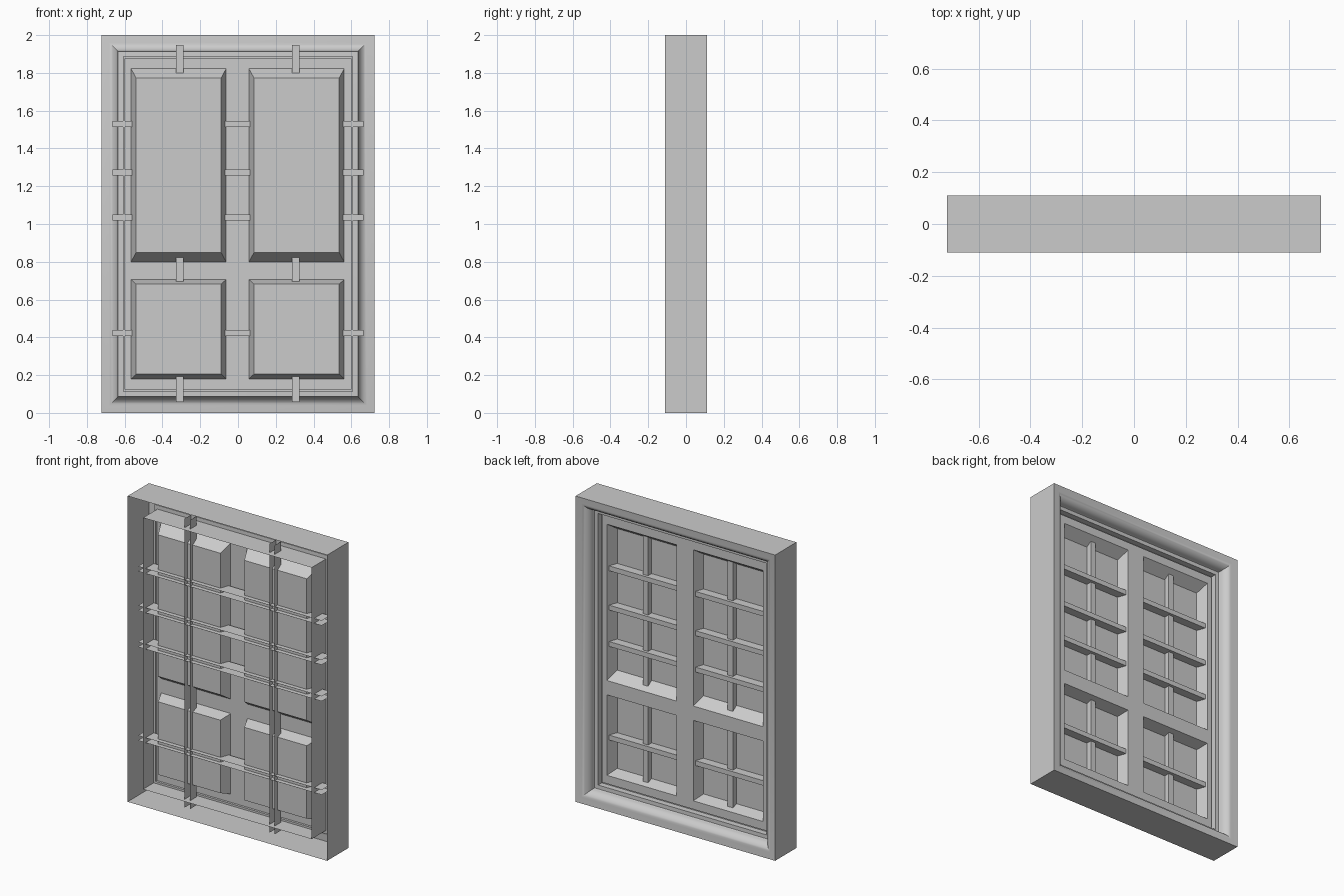
import bpy, bmesh, math

if "Cube" in bpy.data.objects:
    bpy.data.objects.remove(bpy.data.objects["Cube"])

W, H = 0.722, 2.0          # half width and height of the whole window
FACE_Y, PANE_Y = 0.015, -0.055


def finish(bm, name, smooth=False):
    bmesh.ops.remove_doubles(bm, verts=bm.verts, dist=1e-5)
    bmesh.ops.recalc_face_normals(bm, faces=bm.faces)
    me = bpy.data.meshes.new(name)
    bm.to_mesh(me)
    bm.free()
    ob = bpy.data.objects.new(name, me)
    bpy.context.collection.objects.link(ob)
    if smooth:
        bpy.ops.object.select_all(action='DESELECT')
        ob.select_set(True)
        bpy.context.view_layer.objects.active = ob
        bpy.ops.object.shade_smooth_by_angle(angle=math.radians(35))
    return ob


def rect(bm, x0, x1, z0, z1, y):
    return [bm.verts.new(p) for p in
            ((x0, y, z0), (x1, y, z0), (x1, y, z1), (x0, y, z1))]


def bridge(bm, a, b):
    for i in range(4):
        j = (i + 1) % 4
        bm.faces.new((a[i], a[j], b[j], b[i]))


def swept_rect(bm, profile):
    """Rectangular mitred moulding from (inset, y) points."""
    loops = [rect(bm, -W + i, W - i, i, H - i, y) for i, y in profile]
    for a, b in zip(loops, loops[1:]):
        bridge(bm, a, b)


# Outer frame: open-backed shell with a rounded moulding on the +y side
bm = bmesh.new()
roll = [(0.03 + 0.055 * math.sin(t), 0.045 + 0.06 * math.cos(t))
        for t in (math.radians(a) for a in range(0, 91, 10))]
swept_rect(bm, [(0, -0.11), (0, 0.11)] + roll + [(0.088, 0.04), (0.112, 0.038), (0.112, 0.0)])
finish(bm, "outer_frame", True)

# Sash: skirt, small rim groove and face with four recessed panes
XS = [-0.566, -0.063, 0.058, 0.562]
ZS = [0.18, 0.706, 0.80, 1.822]
bm = bmesh.new()
swept_rect(bm, [(0.112, -0.11), (0.112, 0.0), (0.125, 0.0), (0.125, FACE_Y)])
xs = [-W + 0.125] + XS + [W - 0.125]
zs = [0.125] + ZS + [H - 0.125]
for i in range(5):
    for k in range(5):
        if i in (1, 3) and k in (1, 3):
            continue
        bm.faces.new(rect(bm, xs[i], xs[i + 1], zs[k], zs[k + 1], FACE_Y))
finish(bm, "sash")

for side, x0, x1 in (("left", XS[0], XS[1]), ("right", XS[2], XS[3])):
    for level, z0, z1, lo, hi in (("lower", ZS[0], ZS[1], 0.025, 0.024),
                                  ("upper", ZS[2], ZS[3], 0.048, 0.048)):
        bm = bmesh.new()
        outer = rect(bm, x0, x1, z0, z1, FACE_Y)
        inner = rect(bm, x0 + 0.026, x1 - 0.026, z0 + lo, z1 - hi, PANE_Y)
        bridge(bm, outer, inner)
        bm.faces.new(inner)
        finish(bm, f"{level}_{side}_pane")


# Glazing bars: U channels open to -y that pass through the panes
def channel(name, centre, half, start, end, y_face, vertical):
    bm = bmesh.new()
    section = [(-half, -0.085), (-half, y_face), (half, y_face), (half, -0.085)]
    ends = []
    for t in (start, end):
        ends.append([bm.verts.new((centre + o, y, t) if vertical else (t, y, centre + o))
                     for o, y in section])
    a, b = ends
    for i in range(3):
        bm.faces.new((a[i], a[i + 1], b[i + 1], b[i]))
    finish(bm, name)


for n, z in enumerate((0.423, 1.035, 1.273, 1.53)):
    channel(f"horizontal_bar_{n + 1}", z, 0.016, -0.665, 0.665, 0.001, False)
for n, x in enumerate((-0.308, 0.306)):
    channel(f"vertical_bar_{n + 1}", x, 0.019, 0.058, 1.948, -0.018, True)
